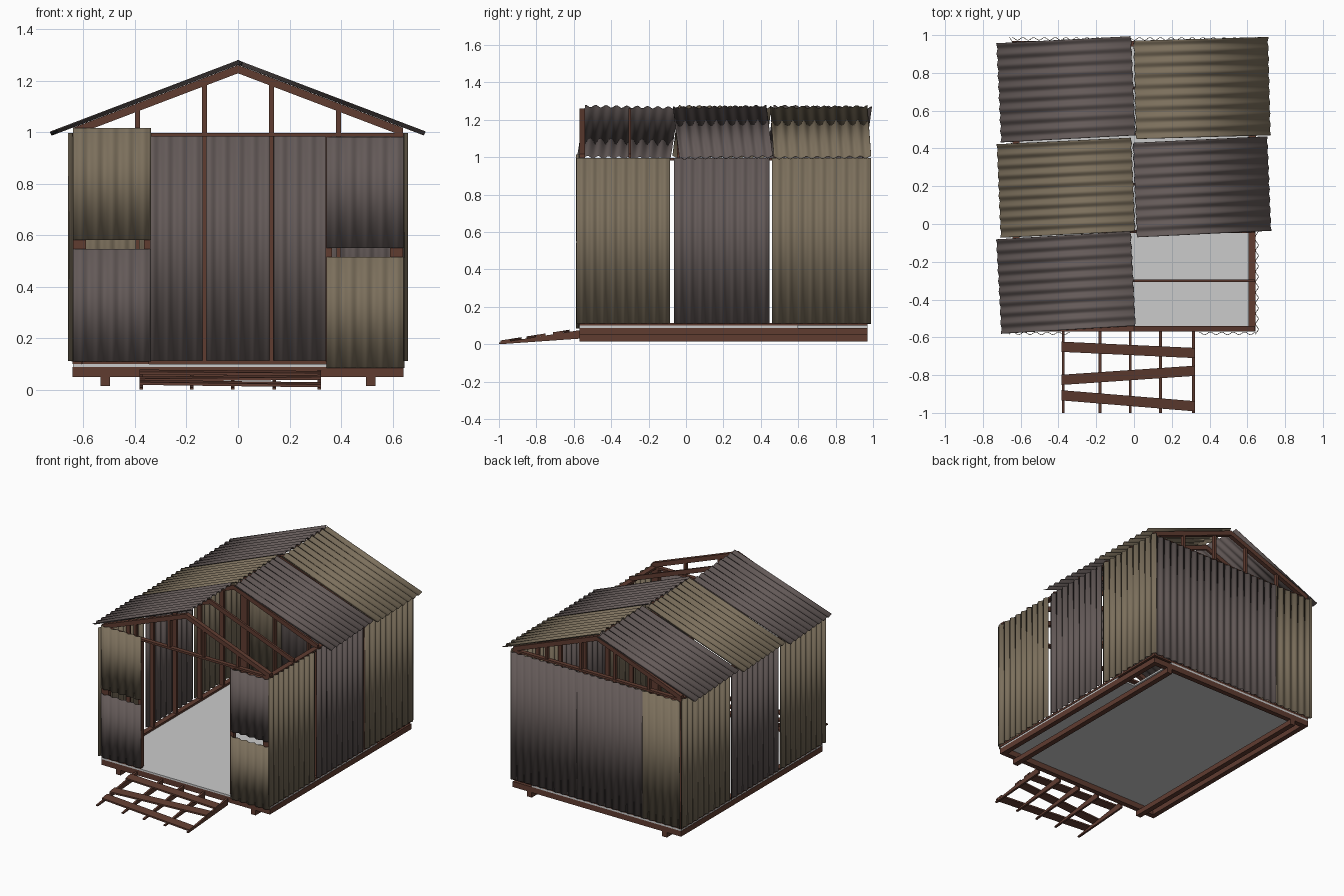
import bpy, math
from mathutils import Matrix, Vector

if "Cube" in bpy.data.objects:
    bpy.data.objects.remove(bpy.data.objects["Cube"])


def material(name, rgb):
    m = bpy.data.materials.new(name)
    m.diffuse_color = (*rgb, 1)
    m.use_nodes = True
    m.node_tree.nodes["Principled BSDF"].inputs["Base Color"].default_value = m.diffuse_color
    return m


WOOD = material("brown_wood", (0.115, 0.045, 0.03))
TAN = material("tan_metal", (0.20, 0.16, 0.107))
GREY = material("grey_metal", (0.127, 0.102, 0.098))
SLOPE = math.atan(0.38)


def mesh_object(name, verts, faces, mat=None):
    me = bpy.data.meshes.new(name)
    me.from_pydata(verts, [], faces)
    ob = bpy.data.objects.new(name, me)
    bpy.context.collection.objects.link(ob)
    if mat:
        me.materials.append(mat)
    return ob


def prism(name, profile, offset, mat=WOOD):
    """Sweep a closed polygon of 3D points along an offset vector."""
    n = len(profile)
    pts = [Vector(p) for p in profile]
    pts += [p + Vector(offset) for p in pts]
    faces = [tuple(range(n))[::-1], tuple(range(n, 2 * n))]
    faces += [(i, (i + 1) % n, n + (i + 1) % n, n + i) for i in range(n)]
    return mesh_object(name, pts, faces, mat)


def box(name, x0, x1, y0, y1, z0, z1, mat=WOOD):
    return prism(name, [(x0, y0, z0), (x1, y0, z0), (x1, y1, z0), (x0, y1, z0)],
                 (0, 0, z1 - z0), mat)


def sheet(name, centre, along, across, length, width, mat, turn=0):
    """Corrugated sheet: ridges run 'along', waves repeat 'across'."""
    waves = max(3, round(width / 0.058))
    n = waves * 8
    verts = []
    for i in range(n + 1):
        t = i / n
        z = 0.007 * math.cos(2 * math.pi * waves * t)
        y = (t - 0.5) * width
        verts += [(-length / 2, y, z), (length / 2, y, z)]
    faces = [(2 * i, 2 * i + 1, 2 * i + 3, 2 * i + 2) for i in range(n)]
    ob = mesh_object(name, verts, faces, mat)
    ob.data.polygons.foreach_set("use_smooth", [True] * n)
    X, Y = Vector(along), Vector(across)
    frame = Matrix((X, Y, X.cross(Y))).transposed().to_4x4()
    ob.matrix_world = (Matrix.Translation(centre) @ frame
                       @ Matrix.Rotation(math.radians(turn), 4, 'Z'))
    mod = ob.modifiers.new("thickness", 'SOLIDIFY')
    mod.thickness = 0.003
    mod.offset = 0
    return ob


def roof_top(x):
    return 1.26 - 0.38 * abs(x)


# Skids, floor rim and floor boards (one back corner of the floor is missing)
for s in (-1, 1):
    box("skid", s * 0.515 - 0.018, s * 0.515 + 0.018, -0.57, 0.97, 0.015, 0.05)
    box("rim_side", s * 0.625 - 0.017, s * 0.625 + 0.017, -0.57, 0.97, 0.05, 0.088)
box("rim_front", -0.608, 0.608, -0.57, -0.536, 0.05, 0.088)
box("rim_back", -0.608, 0.608, 0.936, 0.97, 0.05, 0.088)
floor = [(-0.64, -0.57), (0.64, -0.57), (0.64, 0.6), (0.5, 0.6), (0.5, 0.97), (-0.64, 0.97)]
prism("floor", [(x, y, 0.088) for x, y in floor], (0, 0, 0.012), None)

# Sills and top plates
for s in (-1, 1):
    for nm, z in (("sill_side", 0.1), ("top_plate_side", 0.983)):
        box(nm, s * 0.625 - 0.018, s * 0.625 + 0.018, -0.57, 0.97, z, z + 0.014)
    box("sill_front", s * 0.475 - 0.13, s * 0.475 + 0.13, -0.57, -0.54, 0.1, 0.114)
box("sill_back", -0.607, 0.607, 0.94, 0.97, 0.1, 0.114)
box("top_plate_back", -0.607, 0.607, 0.94, 0.97, 0.983, 0.997)
box("top_plate_front", -0.607, 0.607, -0.57, -0.54, 0.983, 0.997)

# Corner posts, door jambs and wall studs
for s in (-1, 1):
    for y in (-0.555, 0.955):
        box("corner_post", s * 0.615 - 0.025, s * 0.615 + 0.025, y - 0.015, y + 0.015, 0.11, 0.985)
    box("door_jamb", s * 0.352 - 0.012, s * 0.352 + 0.012, -0.57, -0.54, 0.11, 0.985)
    for x in (0.13, 0.39):
        box("back_stud", s * x - 0.007, s * x + 0.007, 0.94, 0.97, 0.11, 0.985)

TRUSS_Y = (-0.555, -0.30, -0.04, 0.21, 0.475, 0.72, 0.955)
for k, y in enumerate(TRUSS_Y):
    end = k in (0, len(TRUSS_Y) - 1)
    w = 0.015 if end else 0.007
    for s in (-1, 1):
        # Rafters
        prism("rafter", [(0, y - w, 1.26), (s * 0.64, y - w, roof_top(0.64)),
                         (s * 0.64, y - w, roof_top(0.64) - 0.032), (0, y - w, 1.228)],
              (0, 2 * w, 0))
        if end:
            # Gable studs
            for x in (0.13, 0.39):
                box("gable_stud", s * x - 0.009, s * x + 0.009, y - 0.012, y + 0.012,
                    0.99, roof_top(x) - 0.02)
        else:
            box("side_stud", s * 0.625 - 0.015, s * 0.625 + 0.015, y - w, y + w, 0.11, 0.985)

# Corrugated side walls
UP = (0, 0, 1)
for s, side in ((-1, "left"), (1, "right")):
    for y0, y1, mat in ((-0.585, -0.085, TAN), (-0.065, 0.445, GREY), (0.46, 0.99, TAN)):
        sheet(side + "_wall_sheet", (s * 0.651, (y0 + y1) / 2, 0.553), UP, (0, 1, 0),
              0.885, y1 - y0, mat)

# Corrugated back wall
for x0, x1, y, mat in ((-0.645, -0.36, 0.98, TAN), (-0.36, 0.14, 0.98, GREY), (0.14, 0.645, 0.98, GREY)):
    sheet("back_wall_sheet", ((x0 + x1) / 2, y, 0.547), UP, (1, 0, 0), 0.875, x1 - x0, mat)

# Patched front wall beside the opening
for x, z0, z1, mat in ((-0.49, 0.58, 1.015, TAN), (-0.49, 0.11, 0.545, GREY),
                       (0.495, 0.55, 0.98, GREY), (0.495, 0.085, 0.515, TAN)):
    sheet("front_wall_sheet", (x, -0.579, (z0 + z1) / 2), UP, (1, 0, 0), z1 - z0, 0.302, mat)

# Crooked roof sheets, with the right front one missing
for s, y, width, turn, mat in ((-1, -0.31, 0.50, 3.2, GREY), (-1, 0.192, 0.495, 2.6, TAN),
                               (-1, 0.713, 0.525, 2.8, GREY),
                               (1, 0.197, 0.50, 2.6, GREY), (1, 0.72, 0.52, 1.5, TAN)):
    sheet("roof_sheet", (s * 0.36, y, 1.27 - 0.38 * 0.36),
          (math.cos(SLOPE), 0, -s * math.sin(SLOPE)), (0, 1, 0), 0.76, width, mat, turn)

# Entry ramp: tapered stringers and crooked treads
for x in (-0.375, -0.18, -0.02, 0.14, 0.315):
    prism("ramp_stringer", [(x - 0.007, -1, 0), (x - 0.007, -0.57, 0.03),
                            (x - 0.007, -0.57, 0.075), (x - 0.007, -1, 0.008)], (0.014, 0, 0))


def ramp_z(y):
    return 0.008 + (y + 1) * 0.156


for ya, yb in ((-0.65, -0.683), (-0.825, -0.777), (-0.907, -0.965)):
    h = 0.027
    prism("ramp_tread", [(-0.383, ya - h, ramp_z(ya - h)), (0.323, yb - h, ramp_z(yb - h)),
                         (0.323, yb + h, ramp_z(yb + h)), (-0.383, ya + h, ramp_z(ya + h))],
          (0, 0, 0.011))
